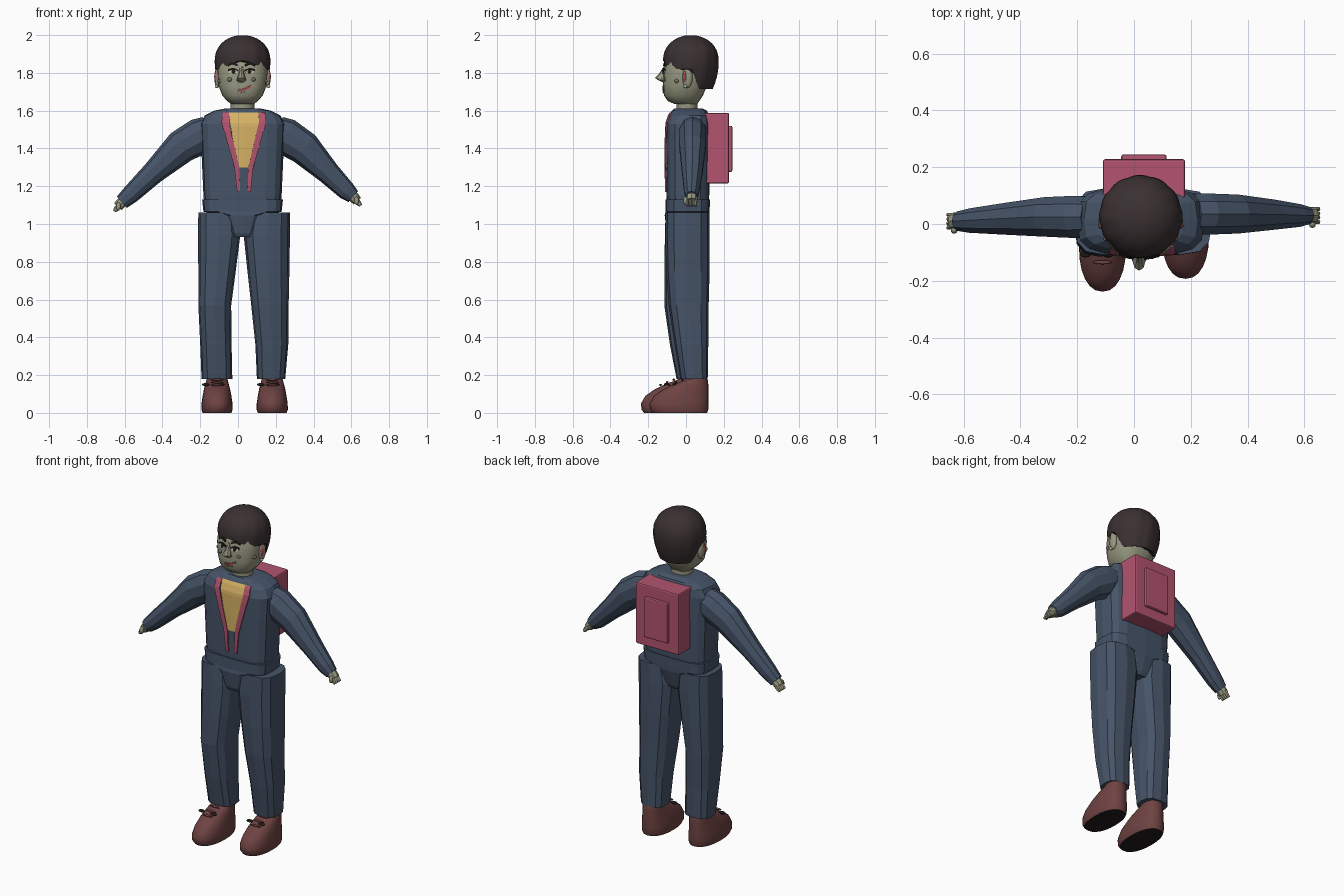
import bpy, bmesh, math
from mathutils import Vector
from mathutils.bvhtree import BVHTree

cube = bpy.data.objects.get("Cube")
if cube:
    bpy.data.objects.remove(cube)

MID = 0.024  # the body's own centre line


def material(name, *srgb):
    m = bpy.data.materials.new(name)
    m.use_nodes = True
    colour = [(c / 255 / 12.92 if c < 11 else ((c / 255 + 0.055) / 1.055) ** 2.4) for c in srgb] + [1]
    m.diffuse_color = colour
    m.node_tree.nodes["Principled BSDF"].inputs["Base Color"].default_value = colour
    return m


CLOTH = material("slate blue cloth", 70, 84, 104)
SKIN = material("grey green skin", 152, 152, 130)
HAIR = material("dark brown hair", 58, 48, 49)
LEATHER = material("red brown leather", 110, 66, 66)
DARK = material("near black", 32, 27, 26)
PINK = material("rose pink", 178, 84, 110)
YELLOW = material("mustard yellow", 214, 178, 100)
LIP = material("dull red", 165, 78, 78)
EYE = material("pale eye", 190, 188, 168)
MOLE = material("olive skin", 112, 114, 96)


def finish(name, bm, mat, smooth=None):
    me = bpy.data.meshes.new(name)
    bm.to_mesh(me)
    bm.free()
    ob = bpy.data.objects.new(name, me)
    bpy.context.collection.objects.link(ob)
    me.materials.append(mat)
    if smooth:
        bpy.ops.object.select_all(action='DESELECT')
        ob.select_set(True)
        bpy.context.view_layer.objects.active = ob
        bpy.ops.object.shade_smooth_by_angle(angle=math.radians(smooth))
    return ob


def loft(name, rings, mat, smooth=None):
    """Skin a list of equal closed rings and cap both ends."""
    bm = bmesh.new()
    rows = [[bm.verts.new(p) for p in ring] for ring in rings]
    n = len(rows[0])
    for a, b in zip(rows, rows[1:]):
        for i in range(n):
            j = (i + 1) % n
            bm.faces.new((a[i], a[j], b[j], b[i]))
    bm.faces.new(rows[0])
    bm.faces.new(rows[-1])
    bmesh.ops.recalc_face_normals(bm, faces=bm.faces)
    return finish(name, bm, mat, smooth)


def slab(z, x0, x1, y0, y1, p=3, n=16):
    """Horizontal rounded ring that fills the given bounds."""
    ring = []
    for i in range(n):
        t = 2 * math.pi * i / n
        c, s = math.cos(t), math.sin(t)
        x = math.copysign(abs(c) ** (2 / p), c)
        y = math.copysign(abs(s) ** (2 / p), s)
        ring.append(Vector(((x0 + x1) / 2 + x * (x1 - x0) / 2, (y0 + y1) / 2 + y * (y1 - y0) / 2, z)))
    return ring


def tube(name, path, mat, n=10, smooth=None):
    """Limb through (x, y, z, radius, radius along y) stations in a vertical plane."""
    rings = []
    for k, (x, y, z, r, ry) in enumerate(path):
        a, b = path[max(k - 1, 0)], path[min(k + 1, len(path) - 1)]
        d = Vector((b[0] - a[0], 0, b[2] - a[2])).normalized()
        side = Vector((-d.z, 0, d.x))
        turns = [2 * math.pi * i / n for i in range(n)]
        rings.append([Vector((x, y, z)) + side * r * math.cos(t) + Vector((0, ry * math.sin(t), 0)) for t in turns])
    return loft(name, rings, mat, smooth)


def blob(name, centre, size, mat):
    bm = bmesh.new()
    bmesh.ops.create_uvsphere(bm, u_segments=12, v_segments=8, radius=1)
    bmesh.ops.scale(bm, vec=size, verts=bm.verts)
    bmesh.ops.translate(bm, vec=centre, verts=bm.verts)
    return finish(name, bm, mat, 60)


def box(name, x0, x1, y0, y1, z0, z1, mat, bevel):
    bm = bmesh.new()
    bmesh.ops.create_cube(bm, size=1)
    bmesh.ops.scale(bm, vec=(x1 - x0, y1 - y0, z1 - z0), verts=bm.verts)
    bmesh.ops.translate(bm, vec=((x0 + x1) / 2, (y0 + y1) / 2, (z0 + z1) / 2), verts=bm.verts)
    ob = finish(name, bm, mat)
    mod = ob.modifiers.new("soft_edges", 'BEVEL')
    mod.width, mod.segments = bevel, 2


def patch(name, target, grid, mat, lift=0.006):
    """Thin plate laid on the front of a part, from a grid of (x, z) points."""
    me = target.data
    tree = BVHTree.FromPolygons([v.co for v in me.vertices], [tuple(f.vertices) for f in me.polygons])
    bm = bmesh.new()
    rows = []
    for line in grid:
        hits = [tree.ray_cast(Vector((x, -1, z)), Vector((0, 1, 0)))[0] or Vector((x, -0.1, z)) for x, z in line]
        rows.append([bm.verts.new(h - Vector((0, lift, 0))) for h in hits])
    for a, b in zip(rows, rows[1:]):
        for i in range(len(a) - 1):
            f = bm.faces.new((a[i], a[i + 1], b[i + 1], b[i]))
            f.normal_update()
            if f.normal.y > 0:
                f.normal_flip()
    ob = finish(name, bm, mat)
    mod = ob.modifiers.new("thickness", 'SOLIDIFY')
    mod.thickness, mod.offset = 0.008, -1


def bands(rows, cols=6, steps=5):
    """Grid between rows of (z, left x, right x)."""
    grid = []
    for (z0, a0, b0), (z1, a1, b1) in zip(rows, rows[1:]):
        for s in range(steps + 1):
            t = s / steps
            a, b = a0 + (a1 - a0) * t, b0 + (b1 - b0) * t
            grid.append([(a + (b - a) * i / cols, z0 + (z1 - z0) * t) for i in range(cols + 1)])
    return grid


def stroke(points, w):
    return [[(x, z + w), (x, z - w)] for x, z in points]


def oval(x, z, rx, rz):
    turns = [math.pi * k / 8 for k in range(9)]
    return [[(x + s * rx * max(math.sin(t), 0.1), z + rz * math.cos(t)) for s in (-1, 0, 1)] for t in turns]


# Jacket body
torso = loft("jacket_body", [slab(z, MID - w, MID + w, f, b, 3.6) for z, w, f, b in (
    (1.08, .2, -.098, .12), (1.15, .207, -.104, .123), (1.4, .218, -.107, .128),
    (1.53, .224, -.106, .128), (1.575, .2, -.09, .122), (1.6, .15, -.075, .11), (1.612, .09, -.06, .085))], CLOTH)
patch("shirt_front", torso, bands([(1.59, -.05, .118), (1.5, -.035, .105), (1.3, -.002, .062)]), YELLOW, .004)
for name, s in (("right_trim", -1), ("left_trim", 1)):
    rows = [(1.59, .078, .112), (1.54, .08, .118), (1.3, .024, .05), (1.17, .02, .036)]
    patch(name, torso, bands([(z, MID + .007 + s * a, MID + .007 + s * b) for z, a, b in rows], 2), PINK, .008)

# Trousers: hips, then legs with the right knee bent
loft("trouser_hips", [slab(z, MID - w, MID + w, f, b, 4) for z, w, f, b in (
    (.93, .055, -.09, .09), (.95, .062, -.1, .1), (1.045, .1, -.113, .125),
    (1.065, .207, -.108, .125), (1.13, .214, -.108, .127), (1.131, .2, -.09, .11))], CLOTH)
LEGS = {
    "right": [(1.06, -.21, .0, -.108, .125), (.94, -.212, .012, -.112, .125), (.75, -.21, -.012, -.114, .12),
              (.57, -.21, -.036, -.115, .112), (.36, -.2, -.034, -.085, .1), (.18, -.193, -.03, -.05, .095)],
    "left": [(1.06, .05, .275, -.108, .125), (.94, .03, .275, -.11, .125), (.75, .05, .272, -.105, .125),
             (.57, .07, .268, -.092, .12), (.36, .092, .266, -.06, .118), (.18, .1, .25, -.03, .115)],
}
for name, rings in LEGS.items():
    loft(name + "_trouser_leg", [slab(*r, 2.8, 12) for r in rings], CLOTH)

# Sleeves and hands
ARMS = {
    "right": [(-.15, .025, 1.49, .085, .075), (-.2, .025, 1.465, .098, .078), (-.3, .025, 1.41, .09, .073),
              (-.45, .018, 1.27, .061, .058), (-.57, .012, 1.155, .049, .045), (-.615, .01, 1.115, .04, .036)],
    "left": [(.2, .035, 1.49, .085, .075), (.25, .035, 1.465, .098, .076), (.35, .035, 1.402, .09, .072),
             (.48, .033, 1.27, .062, .056), (.575, .03, 1.175, .05, .042), (.61, .03, 1.145, .038, .032)],
}
for name, path in ARMS.items():
    tube(name + "_sleeve", path, CLOTH)
    s = -1 if name == "right" else 1
    x, y, z = path[-1][:3]
    palm = [(x + s * d, y, z - d * 1.1, r, ry) for d, r, ry in ((-.02, .024, .026), (.005, .029, .03), (.022, .026, .03))]
    tube(name + "_palm", palm, SKIN, 8, 40)
    for k in range(4):
        fy = y + (k - 1.5) * .015
        tube(f"{name}_finger_{k + 1}", [(x + s * d, fy, z - d * 1.2, r, .008)
                                        for d, r in ((.01, .015), (.03, .014), (.04, .008))], SKIN, 6, 40)
    blob(name + "_thumb", (x + s * .018, y - .032, z - .022), (.012, .012, .022), SKIN)

# Shoes with laces and dark undersides
SHOE = [(0, .076, -.222, .082), (.018, .083, -.236, .088), (.05, .082, -.238, .09), (.09, .076, -.215, .09),
        (.122, .07, -.17, .089), (.15, .063, -.115, .088), (.172, .057, -.055, .086), (.19, .052, -.02, .08)]
for name, cx, toe, heel in (("right", -.111, 0, 0), ("left", .181, .045, .03)):
    shoe = loft(name + "_shoe", [slab(z, cx - w, cx + w, f + toe, b + heel, 2.3, 24) for z, w, f, b in SHOE], LEATHER, 50)
    shoe.data.materials.append(DARK)
    for f in shoe.data.polygons:
        if f.center.z < .002:
            f.material_index = 1
    for k in range(3):
        y, z = -.135 + toe + k * .035, .148 + k * .014
        blob(f"{name}_lace_{k + 1}", (cx, y, z), (.034, .007, .006), LEATHER)
    for side in (-1, 1):
        blob(f"{name}_bow_{side + 2}", (cx + side * .04 - .02, -.105 + toe, .15), (.02, .013, .008), DARK)

# Backpack
box("backpack", -.11, .18, .09, .228, 1.215, 1.588, PINK, .008)
box("backpack_pocket", -.045, .115, .21, .245, 1.275, 1.52, PINK, .008)

# Neck and head
loft("neck", [slab(z, MID - .064, MID + .064, -.05, .06, 2, 12) for z in (1.57, 1.67)], SKIN, 40)
head = loft("head", [slab(z, MID - w, MID + w, f, b, 2.4, 24) for z, w, f, b in (
    (1.635, .06, -.06, .06), (1.65, .08, -.095, .07), (1.68, .107, -.117, .09), (1.73, .126, -.121, .11),
    (1.8, .134, -.12, .13), (1.86, .132, -.11, .14), (1.92, .11, -.08, .12))], SKIN, 50)
loft("nose", [slab(z, MID - .006 - w, MID - .006 + w, f, -.1, 2, 8) for z, w, f in (
    (1.748, .012, -.12), (1.762, .026, -.148), (1.774, .022, -.164), (1.8, .013, -.14), (1.835, .009, -.118))], SKIN)
patch("mouth", head, stroke([(-.004, 1.706), (.02, 1.708), (.045, 1.716), (.068, 1.73)], .006), LIP)
patch("lower_lip", head, stroke([(.01, 1.693), (.045, 1.699)], .003), MOLE)
for name, s in (("right", -1), ("left", 1)):
    x = MID - .006 + s * .043
    patch(name + "_eye", head, oval(x, 1.807, .023, .013), EYE, .004)
    patch(name + "_iris", head, oval(x, 1.807, .01, .012), DARK, .006)
    patch(name + "_lash", head, stroke([(x - s * .025, 1.812), (x, 1.823), (x + s * .028, 1.816)], .004), DARK, .009)
    patch(name + "_brow", head, stroke([(x - s * .022, 1.842), (x + s * .008, 1.853), (x + s * .03, 1.842)], .006), DARK, .009)
    blob(name + "_cheek_mole", (MID - .006 + s * .062, -.108, 1.765), (.013, .01, .012), MOLE)
    blob(name + "_side_mole", (MID + s * .123, -.05, 1.757), (.009, .011, .011), MOLE)
    blob(name + "_ear", (MID + s * .133, .008, 1.775), (.016, .027, .055), SKIN)
    blob(name + "_inner_ear", (MID + s * .139, -.006, 1.78), (.011, .011, .032), LIP)
    blob(name + "_ear_stud", (MID + s * .138, -.004, 1.728), (.009, .009, .009), EYE)


# Hair: locks swirling from the crown, short over the face and long at the nape
def hair_ring(u, n=60):
    ring = []
    for i in range(n):
        t = 2 * math.pi * i / n
        front = -math.sin(t)
        k = min(max((front + .4) / .4, 0), 1)
        low = 1.715 + .105 * k * k * (3 - 2 * k) + .045 * max(front, 0) ** 5
        z = 2 - (2 - low) * (1 - math.cos(u * math.pi / 2)) if u < 1 else low
        h = (z - 1.86) / .14
        r = max(1 - abs(h) ** 2.3, 0) ** .5 if h > 0 else 1 - .2 * h * h
        lock = 1 + .025 * min(u * 3, 1) * (abs(math.sin(6 * t + 2 * u)) - .6)
        r = max(r, .03) * lock
        ring.append(Vector((MID + .146 * r * math.cos(t), .026 + .146 * r * math.sin(t), z)))
    return ring


loft("hair", [hair_ring(k / 14) for k in range(1, 15)], HAIR, 25)
